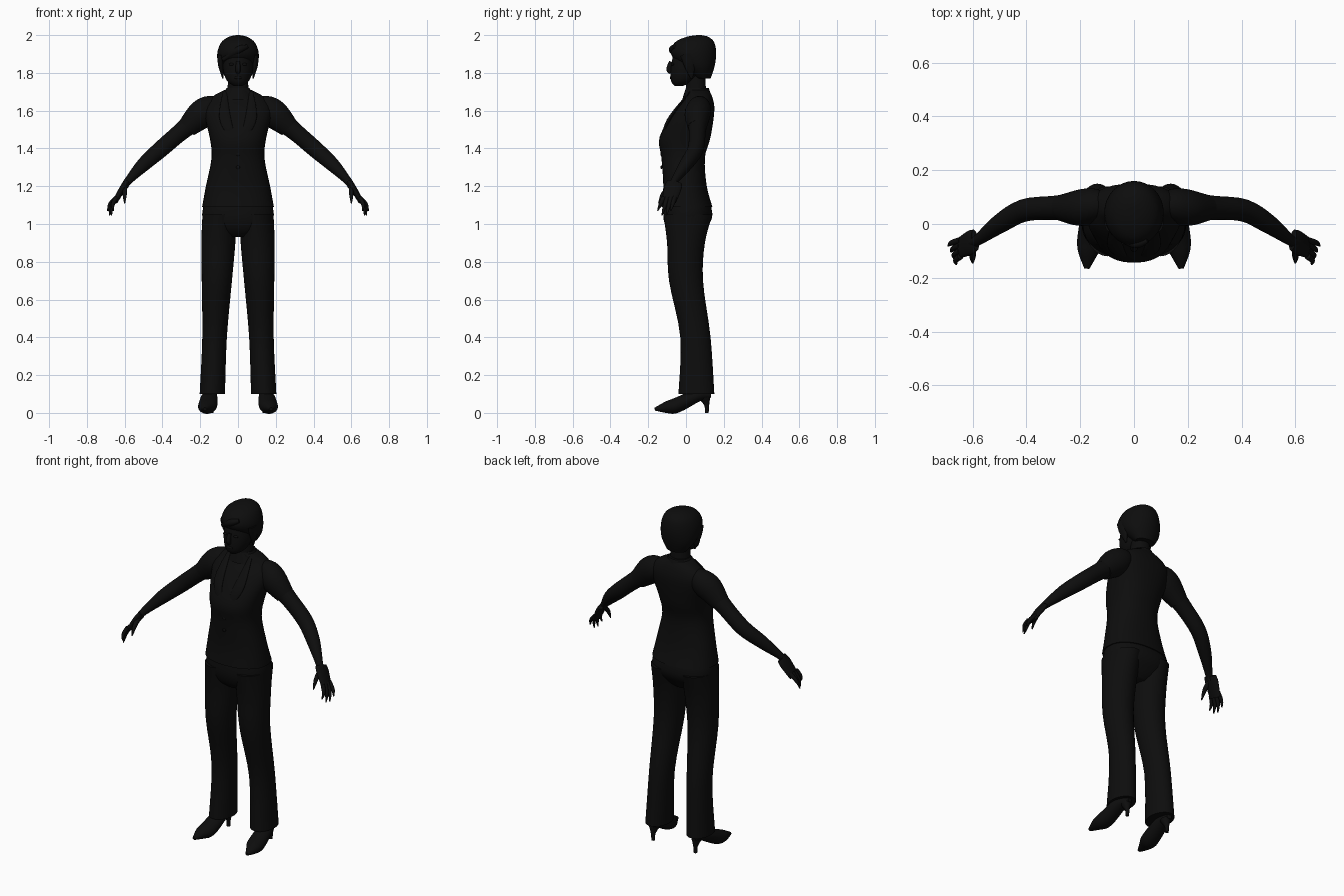
import bpy, bmesh, math
from mathutils import Vector

default_cube = bpy.data.objects.get("Cube")
if default_cube:
    bpy.data.objects.remove(default_cube, do_unlink=True)

shade = .004
black = bpy.data.materials.new("near_black")
black.use_nodes = True
black.diffuse_color = (shade, shade, shade, 1)
shader = black.node_tree.nodes["Principled BSDF"]
shader.inputs["Base Color"].default_value = black.diffuse_color


def finish(name, bm):
    """Turn the mesh data into a smooth shaded object."""
    bmesh.ops.recalc_face_normals(bm, faces=bm.faces)
    mesh = bpy.data.meshes.new(name)
    bm.to_mesh(mesh)
    bm.free()
    mesh.materials.append(black)
    mesh.shade_smooth()
    mesh.set_sharp_from_angle(angle=math.radians(50))
    bpy.context.collection.objects.link(bpy.data.objects.new(name, mesh))


def spline(rows, steps=4):
    """Pass a smooth curve through rows of numbers."""
    last = len(rows) - 1
    smooth = []
    for i in range(last):
        before, start, end, after = (rows[max(0, min(last, i + k))] for k in (-1, 0, 1, 2))
        for step in range(steps):
            t = step / steps
            smooth.append([
                q + t / 2 * (r - p + t * (2 * p - 5 * q + 4 * r - s + t * (3 * (q - r) + s - p)))
                for p, q, r, s in zip(before, start, end, after)])
    return smooth + [rows[-1]]


def skin(name, rings, side, power):
    """Join rings, each a centre and two half axes, into a capped surface."""
    bm = bmesh.new()
    segments = 32
    loops = []
    for center, across, along in rings:
        loop = []
        for k in range(segments):
            angle = math.tau * k / segments
            c, s = math.cos(angle), math.sin(angle)
            point = (center + across * math.copysign(abs(c) ** (2 / power), c)
                     + along * math.copysign(abs(s) ** (2 / power), s))
            loop.append(bm.verts.new((point.x * side, point.y, point.z)))
        loops.append(loop)
    for lower, upper in zip(loops, loops[1:]):
        for k in range(segments):
            bm.faces.new((lower[k - 1], lower[k], upper[k], upper[k - 1]))
    bm.faces.new(loops[0])
    bm.faces.new(loops[-1])
    finish(name, bm)


def upright(name, rows, middle=lambda z: 0, side=1, power=2.0):
    """Level rings from rows of height, half width, front and back."""
    rings = []
    for z, half, front, back in spline(rows):
        rings.append((Vector((middle(z), (front + back) / 2, z)),
                      Vector((half, 0, 0)), Vector((0, (back - front) / 2, 0))))
    skin(name, rings, side, power)


def limb(name, rows, side=1, flat=1.0, reference=(0, 1, 0)):
    """Rings square to a path, from rows of position and radius."""
    path = spline(rows)
    points = [Vector(row[:3]) for row in path]
    rings = []
    for i, point in enumerate(points):
        ahead = points[min(i + 1, len(points) - 1)]
        behind = points[max(i - 1, 0)]
        direction = (ahead - behind).normalized()
        across = Vector(reference).cross(direction).normalized()
        radius = path[i][3]
        rings.append((point, across * radius, direction.cross(across) * radius * flat))
    skin(name, rings, side, 2.0)


def ball(name, center, size):
    bm = bmesh.new()
    bmesh.ops.create_uvsphere(bm, u_segments=16, v_segments=10, radius=1)
    bmesh.ops.scale(bm, vec=size, verts=bm.verts)
    bmesh.ops.translate(bm, vec=center, verts=bm.verts)
    finish(name, bm)


# Jacket with flared hem, waist, bust and sloping shoulders
upright("jacket", [
    (1.09, .19, -.13, .14), (1.2, .17, -.12, .11), (1.35, .14, -.13, .1),
    (1.46, .15, -.14, .13), (1.6, .18, -.06, .15), (1.67, .14, 0, .14),
    (1.71, .07, 0, .12)], power=2.3)
upright("jacket_collar", [(1.66, .1, -.02, .14), (1.72, .06, 0, .12)])
for z in (1.3, 1.37):
    ball("jacket_button", (0, -.13, z), (.01, .005, .01))

# Trouser seat
upright("trouser_seat", [(1.2, .15, -.1, .1), (1.05, .19, -.12, .14),
                         (.97, .15, -.1, .1), (.93, .06, -.06, .06)], power=2.3)

# Neck and face
upright("neck", [(1.65, .06, 0, .11), (1.8, .05, 0, .1)])
upright("face", [(1.73, .02, -.06, -.02), (1.76, .06, -.08, .05),
                 (1.83, .08, -.08, .1), (1.93, .07, -.06, .1)])
limb("nose", [(0, -.08, 1.86, .01), (0, -.09, 1.82, .014), (0, -.08, 1.8, .01)])
ball("lips", (0, -.08, 1.775), (.02, .006, .008))

# Short hair and fringe
upright("hair", [(1.77, .06, .05, .13), (1.83, .1, -.02, .15), (1.9, .11, -.08, .16),
                 (1.96, .09, -.06, .15), (1.99, .05, 0, .12), (2, .01, .06, .08)])
limb("hair_fringe", [(.05, -.06, 1.94, .01), (0, -.07, 1.92, .02), (-.08, -.03, 1.87, .01)])

for side, word in ((1, "left"), (-1, "right")):
    # Eye and lock of hair over the ear
    ball(word + "_eye", (side * .035, -.07, 1.845), (.014, .008, .007))
    limb(word + "_hair_lock", [(.09, .01, 1.9, .02), (.09, .02, 1.84, .015),
                               (.08, .03, 1.77, .003)], side, flat=2)

    # Lapel from collar to top button
    limb(word + "_lapel", [(.07, .02, 1.7, .01), (.07, -.08, 1.57, .03),
                           (.04, -.12, 1.48, .02), (0, -.13, 1.38, .005)], side, flat=.3)

    # Short sleeve and bare arm
    limb(word + "_sleeve", [(.1, .07, 1.62, .05), (.15, .07, 1.61, .07),
                            (.2, .06, 1.575, .075), (.27, .06, 1.51, .054)], side, flat=.9)
    limb(word + "_arm", [(.2, .06, 1.57, .06), (.3, .06, 1.49, .047), (.41, .05, 1.395, .044),
                         (.5, 0, 1.315, .037), (.58, -.06, 1.23, .021),
                         (.6, -.07, 1.2, .02)], side, flat=.95)

    # Palm, thumb and four evenly spread fingers
    limb(word + "_palm", [(.59, -.06, 1.22, .015), (.61, -.07, 1.19, .017),
                          (.65, -.09, 1.12, .014)], side, flat=2.7)
    limb(word + "_thumb", [(.6, -.08, 1.2, .014), (.6, -.12, 1.16, .012),
                           (.6, -.145, 1.11, .003)], side)
    for i, finger in enumerate(("index", "middle", "ring", "little")):
        longer = finger in ("middle", "ring")
        root = Vector((.645, -.12 + .02 * i, 1.14))
        tip = Vector((.66 + .01 * i, -.15 + .023 * i, 1.045 if longer else 1.07))
        knuckle = root.lerp(tip, .5) + Vector((.01, 0, 0))
        limb(f"{word}_{finger}_finger", [(*root, .012), (*knuckle, .01), (*tip, .003)], side)

    # Trouser leg, spreading outward to the hem
    upright(word + "_trouser_leg", [
        (1.05, .09, -.12, .14), (.9, .09, -.1, .1), (.7, .08, -.09, .09),
        (.4, .065, -.03, .13), (.1, .067, -.04, .15)],
        middle=lambda z: .14 - .04 * z, side=side)

    # Pointed shoe on a thin heel
    limb(word + "_shoe", [(.175, -.165, .02, .01), (.17, -.1, .03, .04), (.16, -.05, .04, .05),
                          (.15, .06, .09, .04), (.14, .13, .09, .015)],
         side, flat=.8, reference=(0, 0, 1))
    limb(word + "_shoe_heel", [(.14, .1, .08, .03), (.14, .11, .04, .013), (.14, .11, 0, .01)],
         side)
